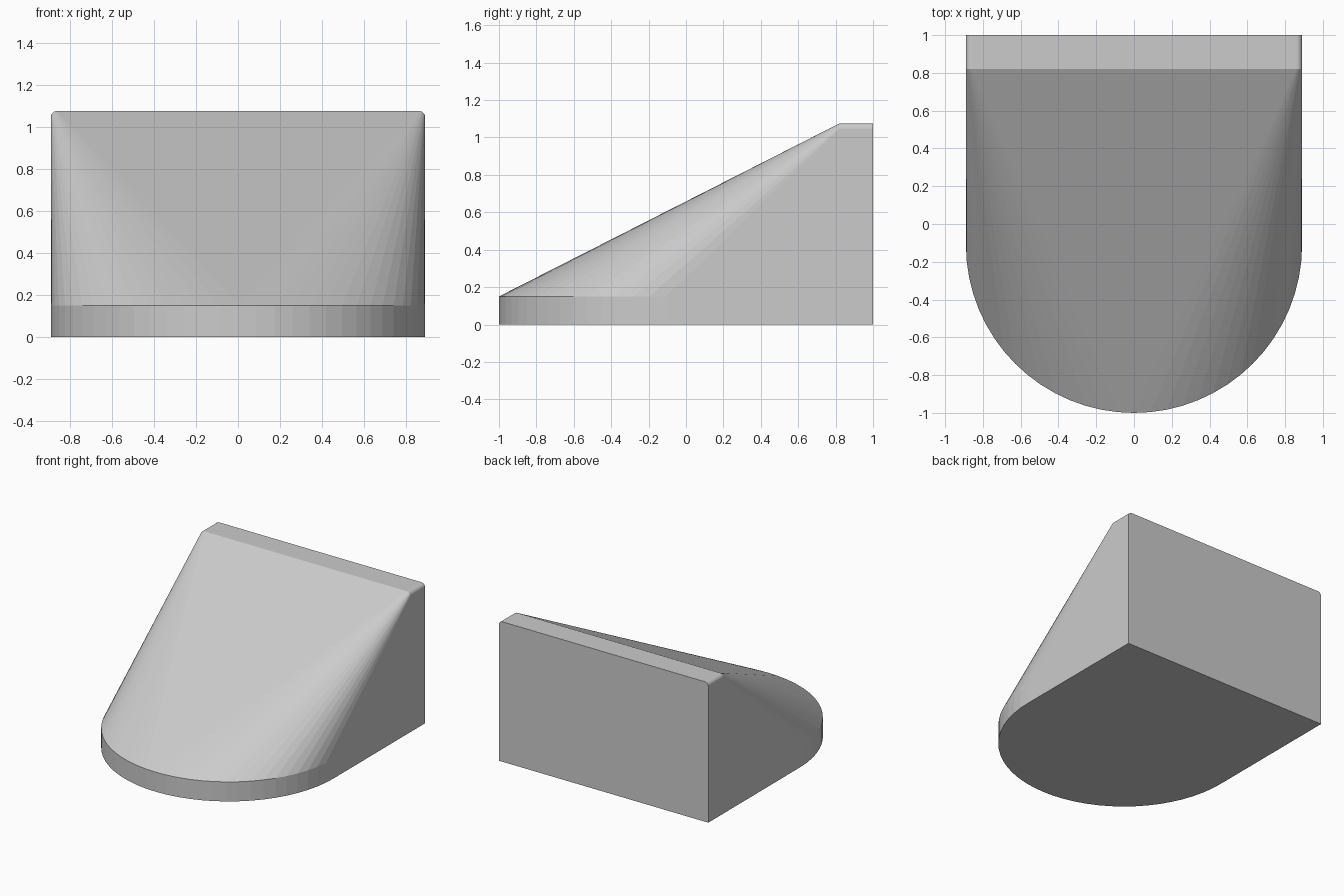
import bpy, bmesh
from math import sin, cos, pi, radians

cube = bpy.data.objects.get("Cube")
if cube:
    bpy.data.objects.remove(cube, do_unlink=True)

HALF_WIDTH = 0.89
ARC_Y = -1 + HALF_WIDTH      # centre of the rounded nose
RIM = 0.15                   # height of the upright nose rim
TOP = 1.075
RIDGE_Y = 0.82               # front edge of the flat ridge
CORNER = 0.03                # rounding of the ridge ends
NOSE_STEPS, CORNER_STEPS = 32, 6

# Plain grey material
grey = bpy.data.materials.new("plain_grey")
grey.use_nodes = True
colour = (0.6, 0.6, 0.6, 1)
grey.diffuse_color = colour
grey.node_tree.nodes["Principled BSDF"].inputs["Base Color"].default_value = colour

points = []

# Half-round nose rim and square back corners of the base
for i in range(NOSE_STEPS + 1):
    a = pi + pi * i / NOSE_STEPS
    for z in (0, RIM):
        points.append((HALF_WIDTH * cos(a), ARC_Y + HALF_WIDTH * sin(a), z))
for side in (-1, 1):
    points.append((side * HALF_WIDTH, 1, 0))

# Ridge with rounded ends
for side in (-1, 1):
    for i in range(CORNER_STEPS + 1):
        a = pi / 2 * i / CORNER_STEPS
        x = side * (HALF_WIDTH - CORNER + CORNER * cos(a))
        z = TOP - CORNER + CORNER * sin(a)
        points += [(x, RIDGE_Y, z), (x, 1, z)]

# Taut skin over the base and the ridge
bm = bmesh.new()
for p in points:
    bm.verts.new(p)
bmesh.ops.convex_hull(bm, input=bm.verts[:])
bmesh.ops.dissolve_limit(bm, angle_limit=radians(0.2), verts=bm.verts[:], edges=bm.edges[:])
bmesh.ops.recalc_face_normals(bm, faces=bm.faces[:])
mesh = bpy.data.meshes.new("wedge_body")
bm.to_mesh(mesh)
bm.free()
mesh.materials.append(grey)
body = bpy.data.objects.new("wedge_body", mesh)
bpy.context.collection.objects.link(body)
